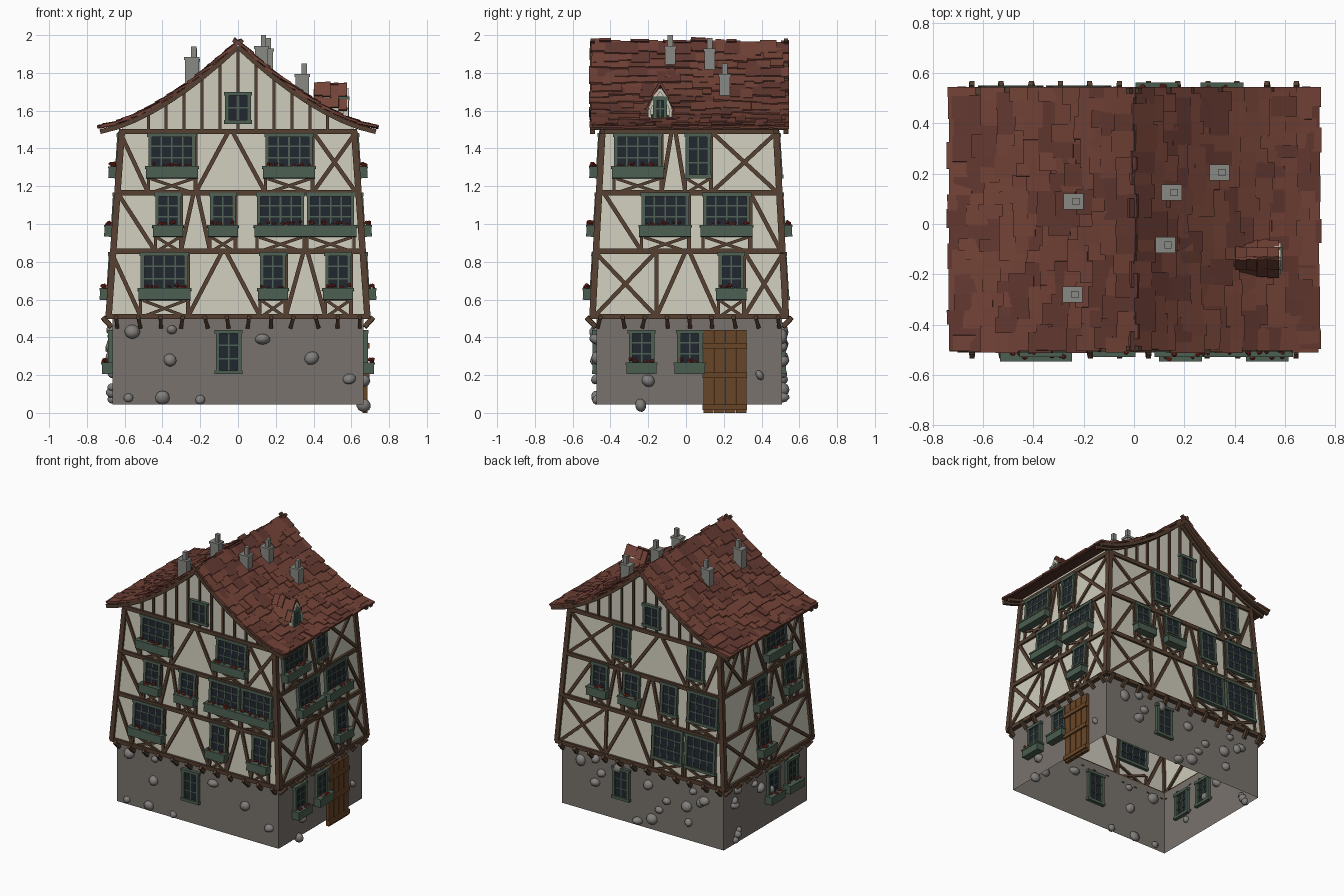
import bpy, bmesh, math, random
from mathutils import Matrix, Vector as V

if "Cube" in bpy.data.objects:
    bpy.data.objects.remove(bpy.data.objects["Cube"])

random.seed(7)
R = random.uniform
CY = 0.017
FLOORS = [0.51, 0.855, 1.165, 1.49]
COL = {"stone_base": (.19, .17, .15), "base_stones": (.22, .21, .2), "plaster_walls": (.62, .6, .5),
       "timber_frame": (.09, .05, .03), "window_frames": (.075, .115, .085), "window_glass": (.015, .02, .028),
       "flower_boxes": (.07, .11, .08), "flowers": (.3, .03, .02), "roof_deck": (.08, .03, .02),
       "roof_tiles": (.17, .055, .038), "roof_tiles_dark": (.125, .04, .03),
       "chimneys": (.25, .25, .23), "door": (.14, .06, .02)}
parts = {n: bmesh.new() for n in COL}


# ---- helpers ----
def box(name, M, size, at=(0, 0, 0)):
    bmesh.ops.create_cube(parts[name], size=1, matrix=M @ Matrix.Translation(at) @ Matrix.Diagonal((*size, 1)))


def ball(name, p, size, sub):
    rot = Matrix.Rotation(R(0, 6), 4, 'X') @ Matrix.Rotation(R(0, 6), 4, 'Y')
    bmesh.ops.create_icosphere(parts[name], subdivisions=sub, radius=1,
                               matrix=Matrix.Translation(p) @ rot @ Matrix.Diagonal((*size, 1)))


def poly(name, pts):
    bm = parts[name]
    bm.faces.new([bm.verts.new(p) for p in pts])


def axes(x, y, o):
    x = x.normalized()
    y = (y - x * y.dot(x)).normalized()
    return Matrix.Translation(o) @ Matrix((x, y, x.cross(y))).transposed().to_4x4()


def bar(name, p, q, n, w, d):
    p, q = V(p), V(q)
    box(name, axes(q - p, V(n), (p + q) / 2), ((q - p).length, d, w))


def ext(z):     # wall half-sizes at a height
    if z < 0.505:
        return 0.665, 0.49
    t = min((z - 0.51) / 0.98, 1)
    return 0.685 - 0.07 * t, 0.512 - 0.052 * t


ANGLE = {"front": 0, "right": 90, "back": 180, "left": -90}
NORMAL = {f: V((round(math.sin(math.radians(a))), -round(math.cos(math.radians(a))), 0)) for f, a in ANGLE.items()}


def wall_pt(face, u, z, d=0):
    hx, hy = ext(z)
    n = NORMAL[face]
    return V((u, CY + n.y * (hy + d), z)) if n.y else V((n.x * (hx + d), u, z))


def span(face, z):
    hx, hy = ext(z)
    return (-hx, hx) if NORMAL[face].y else (CY - hy, CY + hy)


def timber(face, u1, z1, u2, z2, w=0.022, d=0.024):
    bar("timber_frame", wall_pt(face, u1, z1), wall_pt(face, u2, z2), NORMAL[face], w, d)


def window(M, w, z0, z1, planter):
    # local x = width, -y = outward, z = up with origin at height 0
    b = z0 + (0.04 if planter else 0)
    h, zc, f = z1 - b, (z1 + b) / 2, 0.02
    box("window_glass", M, (w - f, 0.016, h - f), (0, -0.004, zc))
    for s in (-1, 1):
        box("window_frames", M, (f, 0.044, h), (s * (w - f) / 2, 0, zc))
        box("window_frames", M, (w + 0.012, 0.05, f), (0, 0, zc + s * (h - f) / 2))
    nc, nr = max(2, round(w / 0.068)), max(2, round(h / 0.075))
    for i in range(1, nc):
        box("window_frames", M, (0.008, 0.032, h - f), ((i / nc - 0.5) * (w - f), 0, zc))
    for i in range(1, nr):
        box("window_frames", M, (w - f, 0.03, 0.008), (0, 0, zc + (i / nr - 0.5) * (h - f)))
    if planter:
        box("flower_boxes", M, (w + 0.025, 0.055, 0.055), (0, -0.028, z0 + 0.028))
        box("flower_boxes", M, (w + 0.035, 0.062, 0.012), (0, -0.028, z0 + 0.056))
        for i in range(int(w * 45)):
            ball("flowers", M @ V((R(-.45, .45) * w, R(-.05, -.025), z0 + R(.06, .08))), [R(.007, .012)] * 3, 1)


# ---- walls: open-bottomed stone base and tapering plaster storeys ----
def ring(z, hx, hy):
    return [V((sx * hx, CY + sy * hy, z)) for sx, sy in ((-1, -1), (1, -1), (1, 1), (-1, 1))]


def loft(name, a, b):
    for i in range(4):
        j = (i + 1) % 4
        poly(name, (a[i], a[j], b[j], b[i]))


foot, eave = ring(0.51, *ext(0.51)), ring(1.49, *ext(1.49))
loft("stone_base", ring(0.045, *ext(0)), ring(0.51, *ext(0)))
loft("plaster_walls", ring(0.505, *ext(0)), foot)
loft("plaster_walls", foot, eave)
loft("plaster_walls", eave, ring(1.53, *ext(1.49)))

# ---- roof profile: a straight fall that flares out at the eaves ----
PROFILE = [(x, 1.495 + 0.455 * (1 - x / .78) ** 1.6) for x in (i * .73 / 8 for i in range(9))]
SEGS = list(zip(PROFILE, PROFILE[1:]))
LENGTH = sum(math.dist(a, b) for a, b in SEGS)


def roof_z(x):
    return 1.495 + 0.455 * (1 - abs(x) / .78) ** 1.6


def roof_at(s):
    for a, b in SEGS:
        d = math.dist(a, b)
        if s <= d or b == PROFILE[-1]:
            t = (V(b) - V(a)).normalized()
            return V(a) + t * s, t
        s -= d


# gable walls, studs and barge boards
for face in ("front", "back"):
    xs = [i * 0.1 for i in range(-6, 7)]
    poly("plaster_walls", [wall_pt(face, -.6, 1.48)] +
         [V((*wall_pt(face, x, 1.5).xy, roof_z(x) - .012)) for x in xs] + [wall_pt(face, .6, 1.48)])
    for i in range(-5, 6):
        timber(face, i * .095, 1.49, i * .095, roof_z(i * .095) - .01, .016)
    ye = -0.495 if face == "front" else 0.53
    for s in (-1, 1):
        bar("timber_frame", (-s * .025, ye, 1.975), (0, ye, 1.95), (0, 1, 0), .02, .02)
        for a, b in SEGS:
            for y in (ye, wall_pt(face, 0, 1.5).y):
                bar("timber_frame", (s * a[0], y, a[1] - .012), (s * b[0], y, b[1] - .012), (0, 1, 0), .025, .025)

# deck and uneven rows of tiles
for s in (-1, 1):
    for a, b in SEGS:
        poly("roof_deck", [(s * p[0], y, p[1] - .003) for p, y in ((a, -.49), (b, -.49), (b, .525), (a, .525))])
    for row in range(14):
        y = -0.51 + R(-.005, .015)
        while y < 0.51:
            w = min(R(.045, .11), 0.545 - y)
            p, t = roof_at(min(.035 + row * LENGTH / 13.6 + R(-.018, .018), LENGTH - .045))
            n = V((-t.y, t.x))
            p += n * R(.008, .016)
            d = t + n * R(.05, .13)
            M = axes(V((s * d.x, 0, d.y)), V((0, 1, R(-.05, .05))), (s * p.x, y + w / 2, p.y))
            box(random.choice(("roof_tiles", "roof_tiles", "roof_tiles_dark")), M, (R(.085, .115), w, .013))
            y += w - 0.003

# ---- timber frame: floor beams, joist ends, corner posts ----
for face in NORMAL:
    for z in FLOORS:
        a, b = span(face, z)
        timber(face, a - .01, z, b + .01, z, .028, .032)
    a, b = span(face, .4)
    n = int((b - a) / .12)
    for i in range(n + 1):
        u = a + .02 + (b - a - .04) * i / n
        bar("timber_frame", wall_pt(face, u, .505, .03), wall_pt(face, u + R(-.015, .015), .455, .005),
            NORMAL[face], .02, .025)
for a, b in zip(foot, eave):
    bar("timber_frame", a, b, (0, 1, 0), .034, .034)

# ---- windows: centres per storey (0 = stone base, 4 = gable), narrow and wide ----
SILLS = [(.205, .44), (.595, .85), (.93, 1.165), (1.24, 1.48), (1.53, 1.7)]
NARROW = {"front": [[-.05], [.185, .53], [-.37, -.08], [], [0]],
          "right": [[-.235, .02], [.24], [], [.065], []],
          "back": [[.17], [], [.35, .09, -.22], [.18, -.43], [-.06]],
          "left": [[-.06, -.28], [.05], [.06, -.28], [], []]}
WIDE = {"front": [[], [-.39], [.225, .49], [-.35, .27], []],
        "right": [[], [], [-.11, .215], [-.255], []],
        "back": [[], [-.22, -.49], [-.5], [], []],
        "left": [[], [], [], [-.14], []]}


def has_planter(face, k, u, wide):
    if face == "back":
        return k == 2 and u > 0
    return wide or k in (1, 2) or (k == 0 and face != "front")


for face in NORMAL:
    for k, (z0, z1) in enumerate(SILLS):
        row = sorted([(u, .135) for u in NARROW[face][k]] + [(u, .25) for u in WIDE[face][k]])
        zc = (z0 + z1) / 2
        for u, w in row:
            M = (Matrix.Translation(wall_pt(face, u, zc)) @ Matrix.Rotation(math.radians(ANGLE[face]), 4, 'Z')
                 @ Matrix.Rotation(-.062 if 0 < k < 4 else 0, 4, 'X') @ Matrix.Translation((0, 0, -zc)))
            window(M, w, z0, z1, has_planter(face, k, u, w > .2))
        if k in (0, 4):
            continue
        lo, hi = FLOORS[k - 1], FLOORS[k]
        for u, w in row:        # crossed brace below the sill
            for s in (-1, 1):
                timber(face, u - s * w * .45, lo, u + s * w * .45, z0, .016)
                timber(face, u + s * w / 2, lo, u + s * w / 2, z0, .016)
        # posts and diagonals fill the gaps between windows
        a, b = span(face, (lo + hi) / 2)
        edges = [a] + [e for u, w in row for e in (u - w / 2, u + w / 2)] + [b]
        for g0, g1 in zip(edges[::2], edges[1::2]):
            n = 2 if g1 - g0 > .5 else 1
            for i in range(n):
                c0, c1 = (g0 + (g1 - g0) * j / n for j in (i, i + 1))
                corner, mid = c0 == a or c1 == b, (c0 + c1) / 2
                if c0 != a and c1 - c0 > .06:
                    timber(face, c0, lo, c0, hi)
                if c1 - c0 < .12:
                    continue
                if not corner:
                    timber(face, c0, lo, mid - .01, hi)
                    timber(face, c1, lo, mid + .01, hi)
                elif k != 2 and c1 - c0 > .18:
                    timber(face, c0, lo, c1, hi)
                    timber(face, c1, lo, c0, hi)
                elif c0 == a:
                    timber(face, max(c0, c1 - .2), hi, c1, lo)
                else:
                    timber(face, c0, hi, min(c1, c0 + .2), lo)

# ---- door on the right side ----
for i in range(4):
    box("door", Matrix.Translation((.672, .119 + i * .0575, .22)), (.025, .055, .44))
for z in (.03, .2, .355):
    box("door", Matrix.Translation((.685, .205, z)), (.022, .235, .03))

# ---- stones set into the base ----
stones = [("front", u, z) for u, z in ((-.56, .43), (-.35, .44), (.13, .39), (-.36, .28), (-.58, .08), (-.4, .08),
                                       (-.2, .07), (.39, .29), (.59, .18))]
stones += [("right", .39, .2), ("right", -.2, .17), ("right", -.24, .04)]
for face, count in (("back", 15), ("left", 10)):
    a, b = span(face, .3)
    stones += [(face, R(a + .05, b - .05), R(.07, .46)) for i in range(count)]
for face, u, z in stones:
    r = R(.026, .042)
    ball("base_stones", wall_pt(face, u, z), (r, r * R(.7, .95), r * R(.8, 1.2)), 2)

# ---- chimneys: stack, collar and flue ----
for x, y, top in ((-.24, .09, 1.93), (-.245, -.28, 1.94), (.125, -.083, 2.0), (.15, .125, 1.985), (.34, .205, 1.85)):
    zb = roof_z(x) - .06
    M = Matrix.Translation((x, y, 0))
    box("chimneys", M, (.07, .055, top - .06 - zb), (0, 0, (top - .06 + zb) / 2))
    box("chimneys", M, (.08, .064, .016), (0, 0, top - .065))
    box("chimneys", M, (.028, .028, .07), (.01, 0, top - .035))

# ---- dormer on the right slope ----
DY = -.137
half = [(-.055, 1.53), (-.055, 1.61), (-.03, 1.67)]
outline = half + [(0, 1.715)] + [(-y, z) for y, z in reversed(half)]
poly("plaster_walls", [(.56, DY + y, z) for y, z in outline])
for a, b in zip(outline, outline[1:]):
    poly("plaster_walls", [(x, DY + p[0], p[1]) for x, p in ((.56, a), (.4, a), (.4, b), (.56, b))])
    bar("plaster_walls", (.572, DY + a[0], a[1]), (.572, DY + b[0], b[1]), (1, 0, 0), .016, .025)
window(Matrix.Translation((.565, DY, 0)) @ Matrix.Rotation(math.pi / 2, 4, 'Z'), .075, 1.545, 1.675, 0)
for s in (-1, 1):
    for i in range(4):
        for y, z in ((.02, 1.705), (.05, 1.64)):
            M = axes(V((0, s * .035, -.06)), V((1, R(-.1, .1), R(-.1, .1))),
                     (.425 + i * .043, DY + s * y, z + R(-.01, .01)))
            box("roof_tiles", M, (R(.07, .09), .045, .012))

# ---- turn every part into an object ----
for name, bm in parts.items():
    if name == "base_stones":
        for f in bm.faces:
            f.smooth = True
    me = bpy.data.meshes.new(name)
    bm.to_mesh(me)
    mat = bpy.data.materials.new(name)
    mat.diffuse_color = (*COL[name], 1)
    mat.use_nodes = True
    mat.node_tree.nodes["Principled BSDF"].inputs["Base Color"].default_value = mat.diffuse_color
    me.materials.append(mat)
    bpy.context.collection.objects.link(bpy.data.objects.new(name, me))
